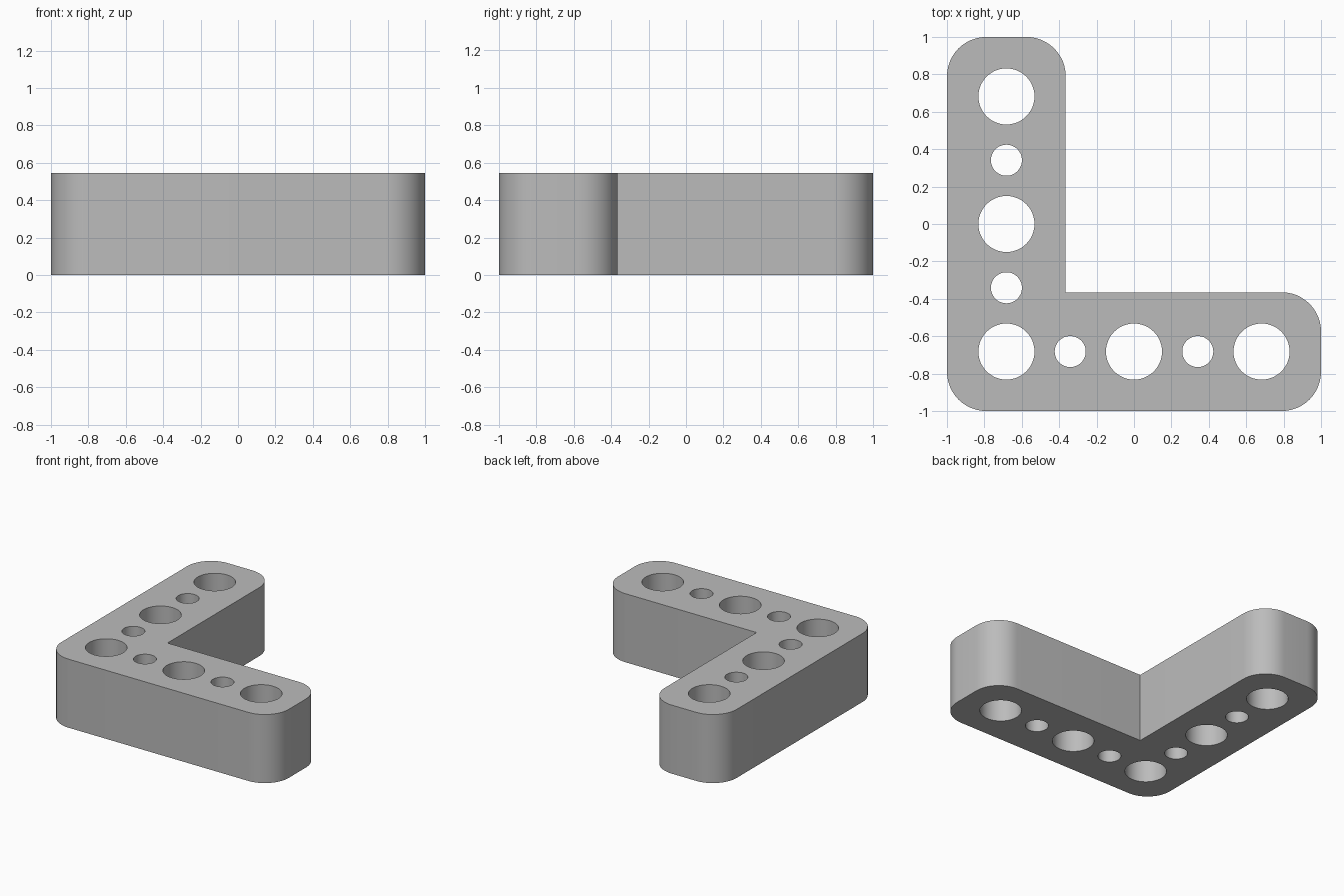
import bpy, bmesh, math

if "Cube" in bpy.data.objects:
    bpy.data.objects.remove(bpy.data.objects["Cube"])

HEIGHT = 0.545
INNER = -0.365      # inner edge of both arms
CORNER = 0.21       # radius of the rounded outer corners
PITCH = 0.682       # spacing of the large holes


def arc(cx, cy, r, start, sweep, steps):
    return [(cx + r * math.cos(math.radians(start + sweep * i / steps)),
             cy + r * math.sin(math.radians(start + sweep * i / steps)))
            for i in range(steps + 1)]


def add_loop(bm, points):
    verts = [bm.verts.new((x, y, 0)) for x, y in points]
    for a, b in zip(verts, verts[1:] + verts[:1]):
        bm.edges.new((a, b))


bm = bmesh.new()

# L-shaped outline with rounded outer corners and a sharp inner corner
c, lo, hi = CORNER, -1 + CORNER, 1 - CORNER
outline = []
for x, y, start in ((lo, lo, 180), (hi, lo, 270), (hi, INNER - c, 0)):
    outline += arc(x, y, c, start, 90, 12)
outline.append((INNER, INNER))
for x, y, start in ((INNER - c, hi, 0), (lo, hi, 90)):
    outline += arc(x, y, c, start, 90, 12)
add_loop(bm, outline)

# Alternating large and small holes along both arms
row = [(-PITCH + i * PITCH / 2, 0.083 if i % 2 else 0.15) for i in range(5)]
holes = [(p, -PITCH, r) for p, r in row] + [(-PITCH, p, r) for p, r in row[1:]]
for x, y, r in holes:
    add_loop(bm, arc(x, y, r, 0, 360, 48)[:-1])

# Fill between the loops and extrude to full height
bmesh.ops.triangle_fill(bm, edges=bm.edges[:], use_beauty=True, normal=(0, 0, 1))
result = bmesh.ops.extrude_face_region(bm, geom=bm.faces[:], use_keep_orig=True)
top = [g for g in result["geom"] if isinstance(g, bmesh.types.BMVert)]
bmesh.ops.translate(bm, verts=top, vec=(0, 0, HEIGHT))
bmesh.ops.recalc_face_normals(bm, faces=bm.faces[:])

mesh = bpy.data.meshes.new("corner_beam")
bm.to_mesh(mesh)
bm.free()
beam = bpy.data.objects.new("corner_beam", mesh)
bpy.context.collection.objects.link(beam)

grey = bpy.data.materials.new("light grey")
grey.diffuse_color = (0.5, 0.5, 0.5, 1)
grey.use_nodes = True
grey.node_tree.nodes["Principled BSDF"].inputs["Base Color"].default_value = grey.diffuse_color
mesh.materials.append(grey)

# Smooth rounded walls, keep the rims sharp
bpy.context.view_layer.objects.active = beam
beam.select_set(True)
bpy.ops.object.shade_smooth_by_angle(angle=math.radians(30))
